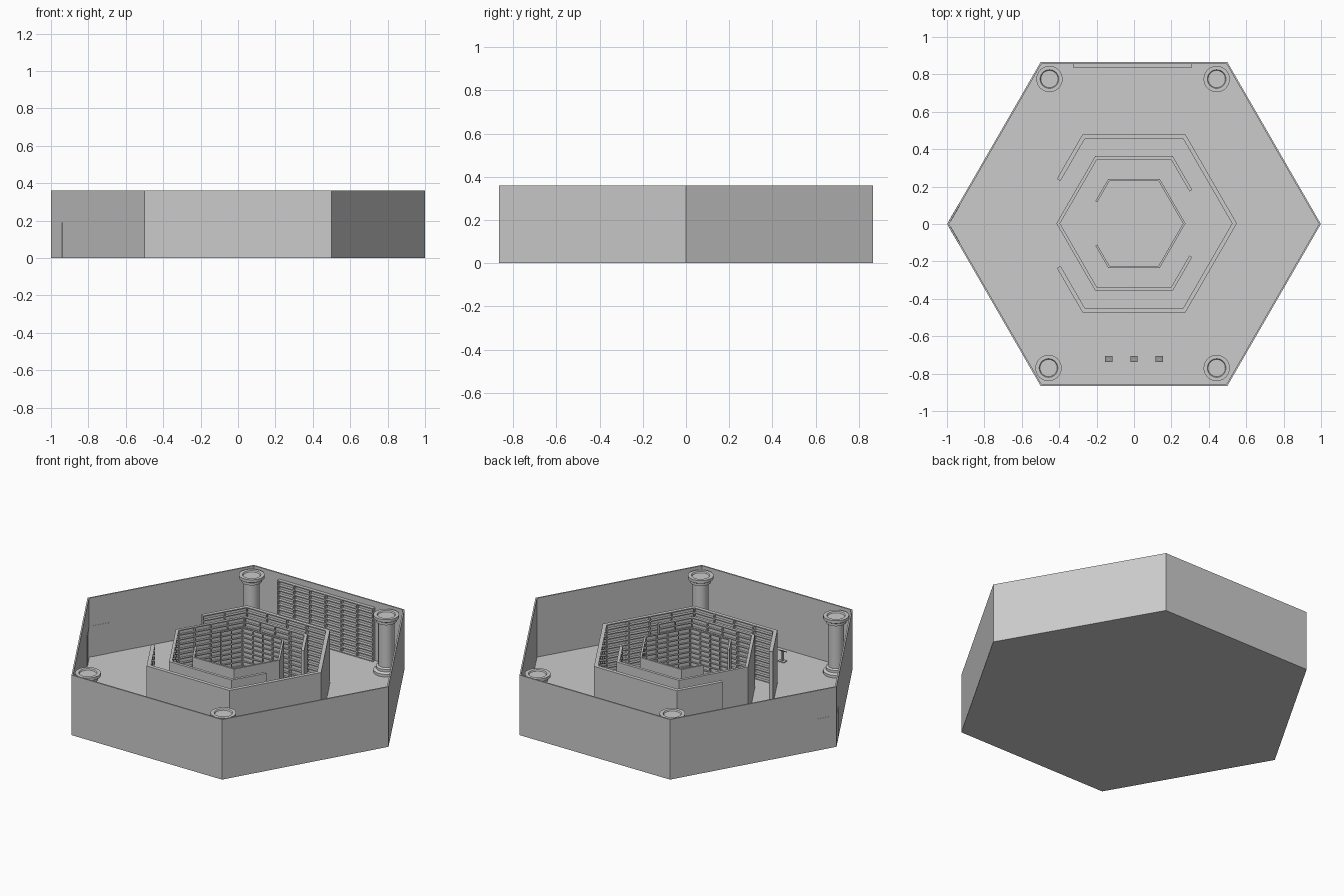
import bpy, bmesh, math
from mathutils import Vector

if "Cube" in bpy.data.objects:
    bpy.data.objects.remove(bpy.data.objects["Cube"])

H = 0.36          # wall height
SHELF_H = 0.325   # bookcase height
LEVELS = 11


def corner(i):
    a = math.radians(60 * i)
    return Vector((math.cos(a), math.sin(a)))


def along(i, t):
    """Point at fraction t of unit hexagon side i."""
    return corner(i).lerp(corner(i + 1), t)


def band(bm, pts, r_out, r_in, z0, z1, closed=False, dy=0.0):
    """Solid strip that follows a hexagon path between two radii."""
    rows = []
    for p in pts:
        rows.append([bm.verts.new((p.x * r, p.y * r + dy, z))
                     for r, z in ((r_out, z0), (r_out, z1), (r_in, z1), (r_in, z0))])
    n = len(rows)
    for i in range(n if closed else n - 1):
        a, b = rows[i], rows[(i + 1) % n]
        for k in range(4):
            m = (k + 1) % 4
            bm.faces.new((a[k], b[k], b[m], a[m]))
    if not closed:
        bm.faces.new(rows[0])
        bm.faces.new(rows[-1][::-1])


def box(bm, x0, x1, y0, y1, z0, z1):
    vs = bmesh.ops.create_cube(bm, size=1)["verts"]
    bmesh.ops.scale(bm, vec=(x1 - x0, y1 - y0, z1 - z0), verts=vs)
    bmesh.ops.translate(bm, vec=((x0 + x1) / 2, (y0 + y1) / 2, (z0 + z1) / 2), verts=vs)
    return vs


def finish(bm, name):
    bmesh.ops.recalc_face_normals(bm, faces=bm.faces)
    me = bpy.data.meshes.new(name)
    bm.to_mesh(me)
    bm.free()
    ob = bpy.data.objects.new(name, me)
    bpy.context.collection.objects.link(ob)
    return ob


# floor slab
bm = bmesh.new()
ring = [corner(i) * 0.998 for i in range(6)]
lo = [bm.verts.new((p.x, p.y, 0)) for p in ring]
hi = [bm.verts.new((p.x, p.y, 0.006)) for p in ring]
bm.faces.new(lo[::-1])
bm.faces.new(hi)
for i in range(6):
    j = (i + 1) % 6
    bm.faces.new((lo[i], lo[j], hi[j], hi[i]))
finish(bm, "floor")

# outer walls
bm = bmesh.new()
band(bm, [corner(i) for i in range(6)], 0.999, 0.989, 0, H, closed=True)
finish(bm, "outer_walls")

# pair of doors around the left corner
for name, side, t0, t1 in (("door_front", 3, 0.02, 0.12), ("door_back", 2, 0.88, 0.98)):
    bm = bmesh.new()
    band(bm, [along(side, t0), along(side, t1)], 1.0, 0.987, 0.005, 0.19)
    finish(bm, name)


# hexagonal bookcases, closed on the outside and open to the middle
def hex_bookcase(name, r, sides, bays):
    bm = bmesh.new()
    r_in, r_back, dy = r * 0.953, r * 0.988, 0.003
    path = [along(sides[0][0], sides[0][1])] + [along(s, b) for s, a, b in sides]
    band(bm, path, r, r_back, 0.005, SHELF_H, dy=dy)
    for k in range(LEVELS + 1):
        z = 0.005 + (SHELF_H - 0.011) * k / LEVELS
        band(bm, path, r_back, r_in, z, z + 0.006, dy=dy)
    w = 0.006 / r
    for s, a, b in sides:
        n = max(1, round(bays * (b - a)))
        for k in range(n + 1):
            t = a + (b - a - w) * k / n
            band(bm, [along(s, t), along(s, t + w)], r_back, r_in, 0.005, SHELF_H, dy=dy)
    finish(bm, name)


left_open = lambda first: [(first, 0, 0.5)]
right_part = [(3, 0.5, 1), (4, 0, 1), (5, 0, 1), (0, 0, 1), (1, 0, 1), (2, 0, 0.5)]
left_part = [(0, 0.5, 1), (1, 0, 1), (2, 0, 1), (3, 0, 1), (4, 0, 1), (5, 0, 0.5)]
hex_bookcase("outer_bookcase", 0.55, right_part, 4)
hex_bookcase("middle_bookcase", 0.415, left_part, 4)
hex_bookcase("inner_bookcase", 0.275, right_part, 4)

# bookcase on the back wall
bm = bmesh.new()
X0, X1, Y0, Y1 = -0.325, 0.31, 0.836, 0.86
box(bm, X0, X1, Y1 - 0.005, Y1, 0.005, SHELF_H)
for k in range(LEVELS + 1):
    z = 0.005 + (SHELF_H - 0.011) * k / LEVELS
    box(bm, X0, X1, Y0, Y1 - 0.005, z, z + 0.006)
for k in range(7):
    x = X0 + (X1 - X0 - 0.006) * k / 6
    box(bm, x, x + 0.006, Y0, Y1 - 0.005, 0.005, SHELF_H)
finish(bm, "wall_bookcase")

# columns: turned profile with ringed base and capital
PROFILE = [(0.0, 0.005), (0.07, 0.005), (0.07, 0.022), (0.056, 0.03), (0.056, 0.045),
           (0.044, 0.05), (0.044, 0.305), (0.056, 0.31), (0.056, 0.325), (0.07, 0.333),
           (0.07, 0.35), (0.05, 0.35), (0.046, 0.343), (0.0, 0.343)]


def column(name, x, y):
    bm = bmesh.new()
    vs = [bm.verts.new((r, 0, z)) for r, z in PROFILE]
    es = [bm.edges.new(p) for p in zip(vs, vs[1:])]
    bmesh.ops.spin(bm, geom=vs + es, cent=(0, 0, 0), axis=(0, 0, 1),
                   angle=2 * math.pi, steps=32, use_duplicate=False)
    bmesh.ops.remove_doubles(bm, verts=bm.verts, dist=1e-5)
    ob = finish(bm, name)
    ob.location = (x, y, 0)
    bpy.ops.object.select_all(action='DESELECT')
    ob.select_set(True)
    bpy.context.view_layer.objects.active = ob
    bpy.ops.object.shade_smooth_by_angle(angle=math.radians(30))


column("column_back_left", -0.452, 0.775)
column("column_back_right", 0.442, 0.775)
column("column_front_left", -0.457, -0.77)
column("column_front_right", 0.442, -0.77)

# reading stands by the front wall
for i, x in enumerate((-0.135, 0.0, 0.135)):
    bm = bmesh.new()
    y = -0.722
    box(bm, x - 0.02, x + 0.02, y - 0.015, y + 0.015, 0.005, 0.011)
    box(bm, x - 0.005, x + 0.005, y - 0.005, y + 0.005, 0.011, 0.07)
    top = box(bm, x - 0.02, x + 0.02, y - 0.015, y + 0.015, 0.066, 0.071)
    for v in top:
        v.co.z += (v.co.y - y) * 0.5
    finish(bm, f"reading_stand_{i + 1}")
